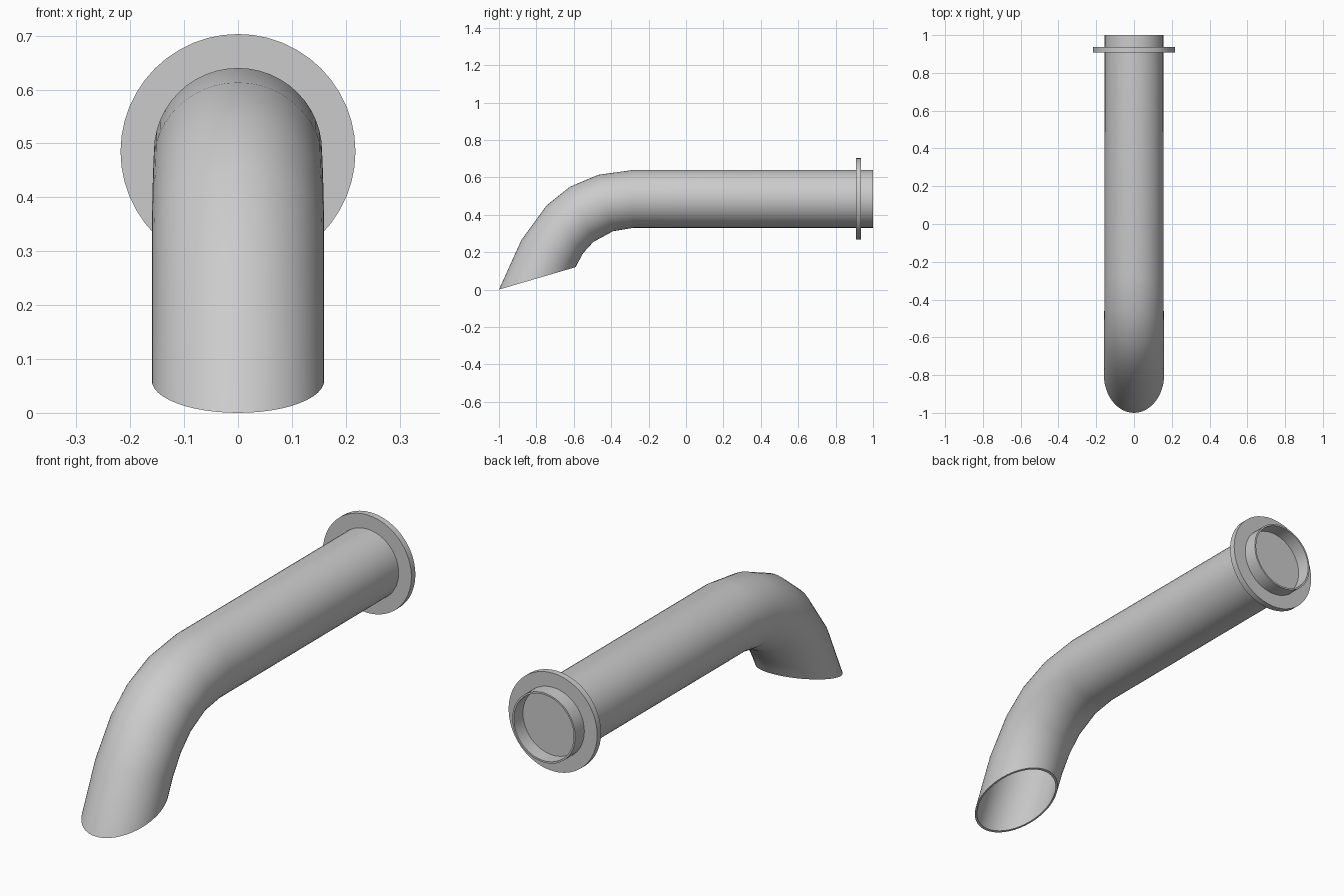
import bpy, bmesh, math
from mathutils import Vector

if "Cube" in bpy.data.objects:
    bpy.data.objects.remove(bpy.data.objects["Cube"])

SIDES = 48
AXIS_Z = 0.485

# Pipe stations: (outer-bend y, z), (inner-bend y, z), half width in x
STATIONS = [
    ((1.00, 0.64), (1.00, 0.33), 0.155),
    ((-0.28, 0.64), (-0.28, 0.33), 0.156),
    ((-0.47, 0.613), (-0.39, 0.312), 0.157),
    ((-0.62, 0.55), (-0.495, 0.255), 0.159),
    ((-0.745, 0.45), (-0.55, 0.195), 0.16),
    ((-0.88, 0.265), (-0.58, 0.14), 0.16),
    ((-1.00, 0.0), (-0.59, 0.12), 0.16),
]


def finish(bm, name):
    bmesh.ops.recalc_face_normals(bm, faces=bm.faces)
    mesh = bpy.data.meshes.new(name)
    bm.to_mesh(mesh)
    bm.free()
    obj = bpy.data.objects.new(name, mesh)
    bpy.context.collection.objects.link(obj)
    bpy.ops.object.select_all(action='DESELECT')
    obj.select_set(True)
    bpy.context.view_layer.objects.active = obj
    bpy.ops.object.shade_smooth_by_angle(angle=math.radians(35))
    return obj


def ring(bm, station, scale):
    (y0, z0), (y1, z1), w = station
    a, b = Vector((0, y0, z0)), Vector((0, y1, z1))
    mid, half = (a + b) / 2, (a - b) / 2
    verts = []
    for i in range(SIDES):
        t = 2 * math.pi * i / SIDES
        p = mid + scale * (half * math.cos(t) + Vector((w * math.sin(t), 0, 0)))
        verts.append(bm.verts.new(p))
    return verts


# Hollow bent pipe: outer skin down, inner skin back up, closed into a loop
bm = bmesh.new()
loops = [ring(bm, s, 1.0) for s in STATIONS]
loops += [ring(bm, s, 0.95) for s in reversed(STATIONS)]
for k, r in enumerate(loops):
    n = loops[(k + 1) % len(loops)]
    for i in range(SIDES):
        j = (i + 1) % SIDES
        bm.faces.new((r[i], r[j], n[j], n[i]))
finish(bm, "bent_pipe")

# Solid mounting flange, which also closes the pipe behind its rim
bm = bmesh.new()
bmesh.ops.create_cone(bm, cap_ends=True, segments=SIDES,
                      radius1=0.218, radius2=0.218, depth=0.028)
for v in bm.verts:
    x, y, z = v.co
    v.co = (x, z + 0.922, y + AXIS_Z)
finish(bm, "mounting_flange")
